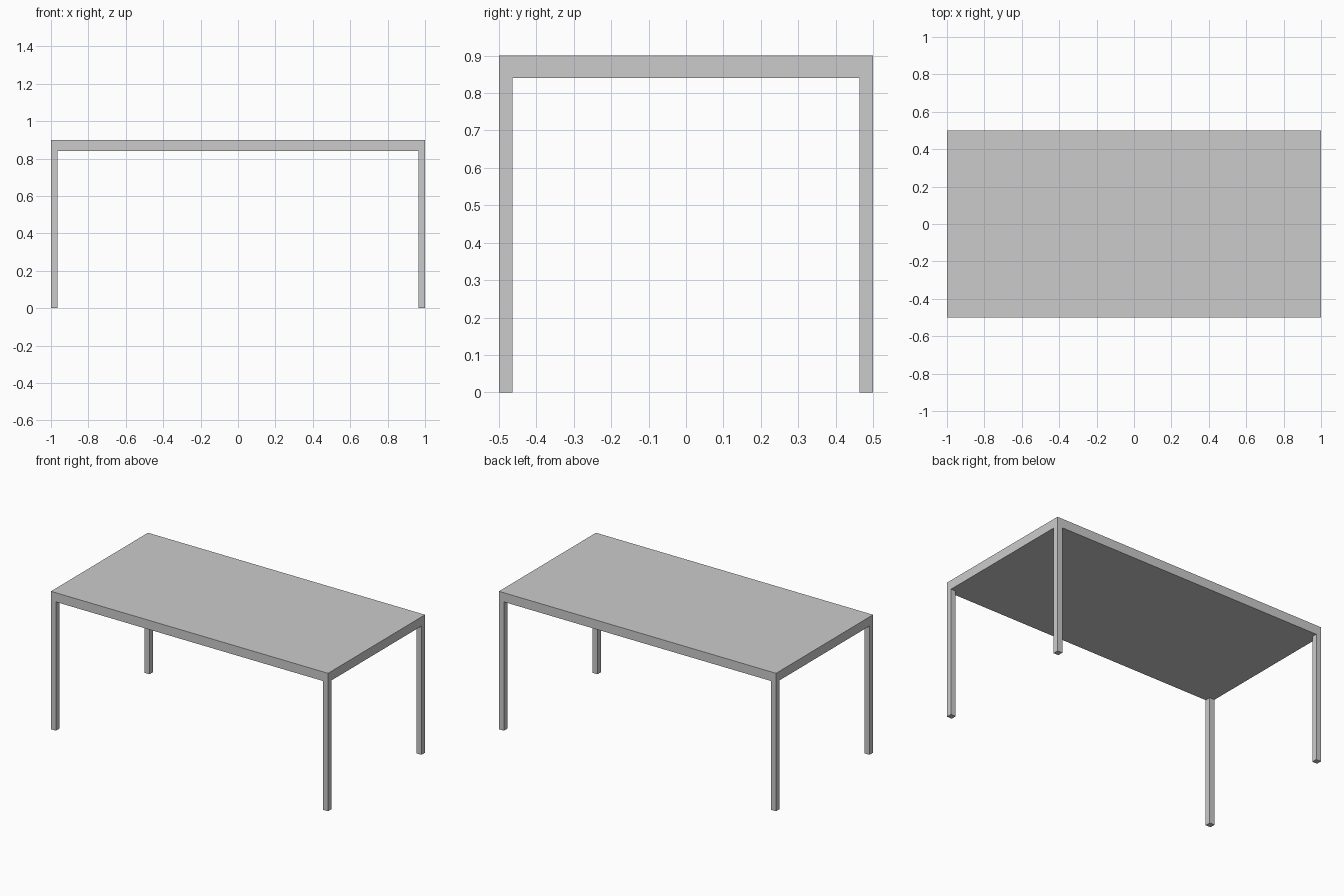
import bpy, bmesh
from mathutils import Matrix, Vector

if "Cube" in bpy.data.objects:
    bpy.data.objects.remove(bpy.data.objects["Cube"])

LENGTH, DEPTH, HEIGHT = 2.0, 1.0, 0.9
SLAB, LEG = 0.06, 0.036

bm = bmesh.new()

# Tabletop slab
bmesh.ops.create_cube(
    bm, size=1.0,
    matrix=Matrix.Translation((0, 0, HEIGHT - SLAB / 2)) @ Matrix.Diagonal((LENGTH, DEPTH, SLAB, 1)))

# Cuts that mark out the leg footprints in the corners
ix, iy = LENGTH / 2 - LEG, DEPTH / 2 - LEG
for normal, offset in ((Vector((1, 0, 0)), ix), (Vector((0, 1, 0)), iy)):
    for side in (-1, 1):
        bmesh.ops.bisect_plane(bm, geom=bm.verts[:] + bm.edges[:] + bm.faces[:],
                               plane_co=normal * offset * side, plane_no=normal)

# Legs pulled down from the corner faces, flush with the slab edges
bm.normal_update()
corners = []
for f in bm.faces:
    c = f.calc_center_median()
    if f.normal.z < -0.9 and abs(c.x) > ix and abs(c.y) > iy:
        corners.append(f)
legs = bmesh.ops.extrude_discrete_faces(bm, faces=corners)["faces"]
for v in {v for f in legs for v in f.verts}:
    v.co.z = 0.0

# Merge flat cuts on the slab so only real edges remain
bmesh.ops.dissolve_limit(bm, angle_limit=0.01, verts=bm.verts[:], edges=bm.edges[:])
bmesh.ops.recalc_face_normals(bm, faces=bm.faces[:])

mesh = bpy.data.meshes.new("table")
bm.to_mesh(mesh)
bm.free()
bpy.context.collection.objects.link(bpy.data.objects.new("table", mesh))
